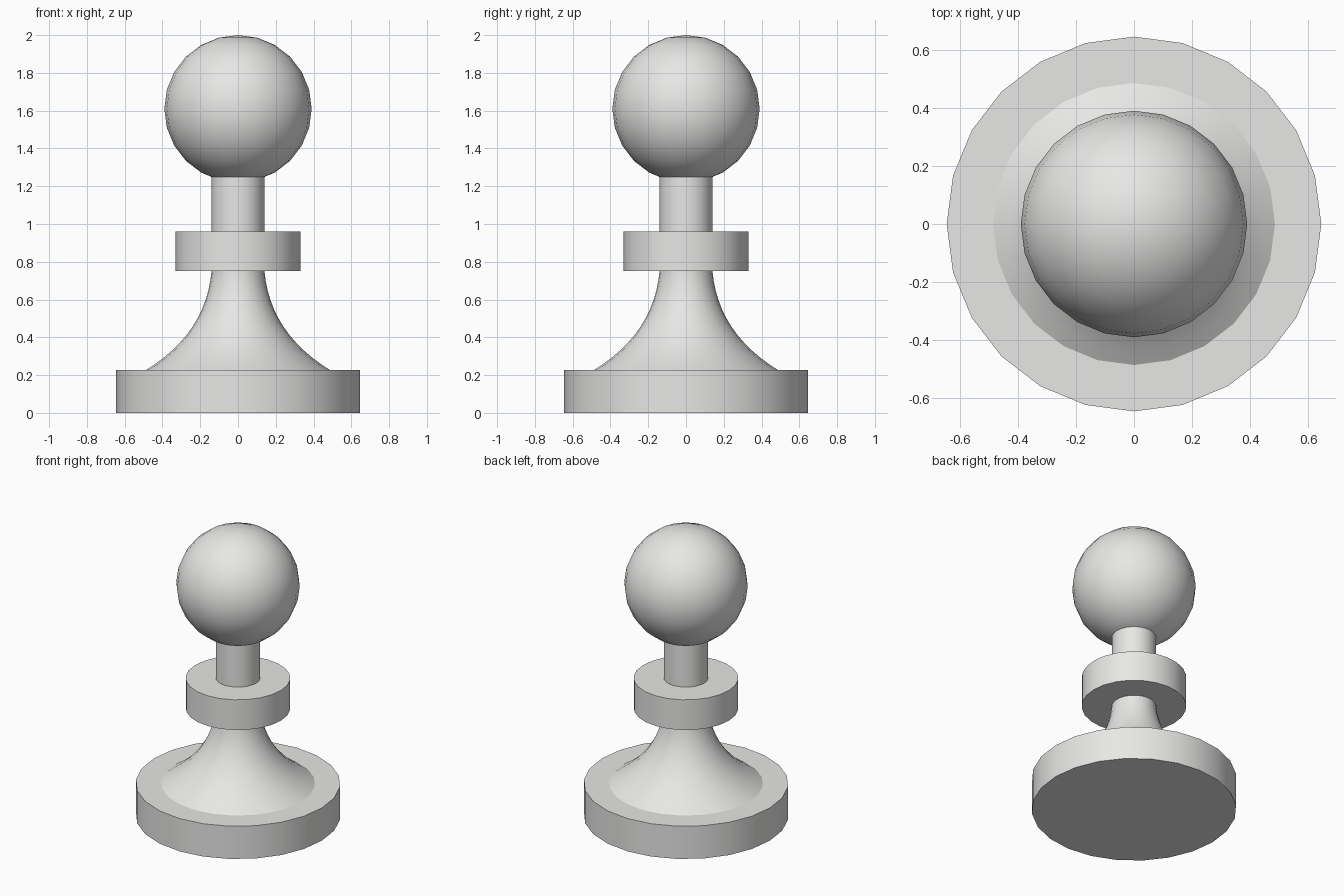
import bpy
import bmesh
from math import cos, sin, pi, radians

SIDES = 24

cube = bpy.data.objects.get("Cube")
if cube:
    bpy.data.objects.remove(cube, do_unlink=True)

COLOUR = (0.8, 0.8, 0.79, 1)
grey = bpy.data.materials.new("light_grey")
grey.use_nodes = True
grey.diffuse_color = COLOUR
grey.node_tree.nodes["Principled BSDF"].inputs["Base Color"].default_value = COLOUR


def finish(name, bm):
    """Turn a bmesh into a smooth-shaded object with sharp rims."""
    bmesh.ops.recalc_face_normals(bm, faces=bm.faces)
    mesh = bpy.data.meshes.new(name)
    bm.to_mesh(mesh)
    bm.free()
    mesh.materials.append(grey)
    obj = bpy.data.objects.new(name, mesh)
    bpy.context.collection.objects.link(obj)
    bpy.ops.object.select_all(action='DESELECT')
    obj.select_set(True)
    bpy.context.view_layer.objects.active = obj
    bpy.ops.object.shade_smooth_by_angle(angle=radians(35))
    return obj


def turned(name, profile):
    """Revolve (radius, height) points around z and cap both ends."""
    bm = bmesh.new()
    rings = [[bm.verts.new((r * cos(2 * pi * i / SIDES), r * sin(2 * pi * i / SIDES), z))
              for i in range(SIDES)] for r, z in profile]
    for low, high in zip(rings, rings[1:]):
        for i in range(SIDES):
            j = (i + 1) % SIDES
            bm.faces.new((low[i], low[j], high[j], high[i]))
    bm.faces.new(rings[0])
    bm.faces.new(rings[-1])
    return finish(name, bm)


def flare(start, control, end, steps=12):
    """Sample a quadratic curve for the concave body."""
    points = []
    for k in range(steps + 1):
        t = k / steps
        points.append(tuple((1 - t) ** 2 * a + 2 * t * (1 - t) * b + t * t * c
                            for a, b, c in zip(start, control, end)))
    return points


# Foot and collar discs
turned("base", [(0.645, 0), (0.645, 0.228)])
turned("collar", [(0.33, 0.75), (0.33, 0.96)])

# Flared body, with its ends sunk into the discs
turned("body", [(0.49, 0.2)] + flare((0.49, 0.225), (0.17, 0.42), (0.14, 0.75)) + [(0.14, 0.8)])

# Straight neck between collar and head
turned("neck", [(0.14, 0.9), (0.14, 1.3)])

# Ball head
head = bmesh.new()
bmesh.ops.create_uvsphere(head, u_segments=SIDES, v_segments=SIDES // 2, radius=0.39)
bmesh.ops.translate(head, verts=head.verts, vec=(0, 0, 1.61))
finish("head", head)
